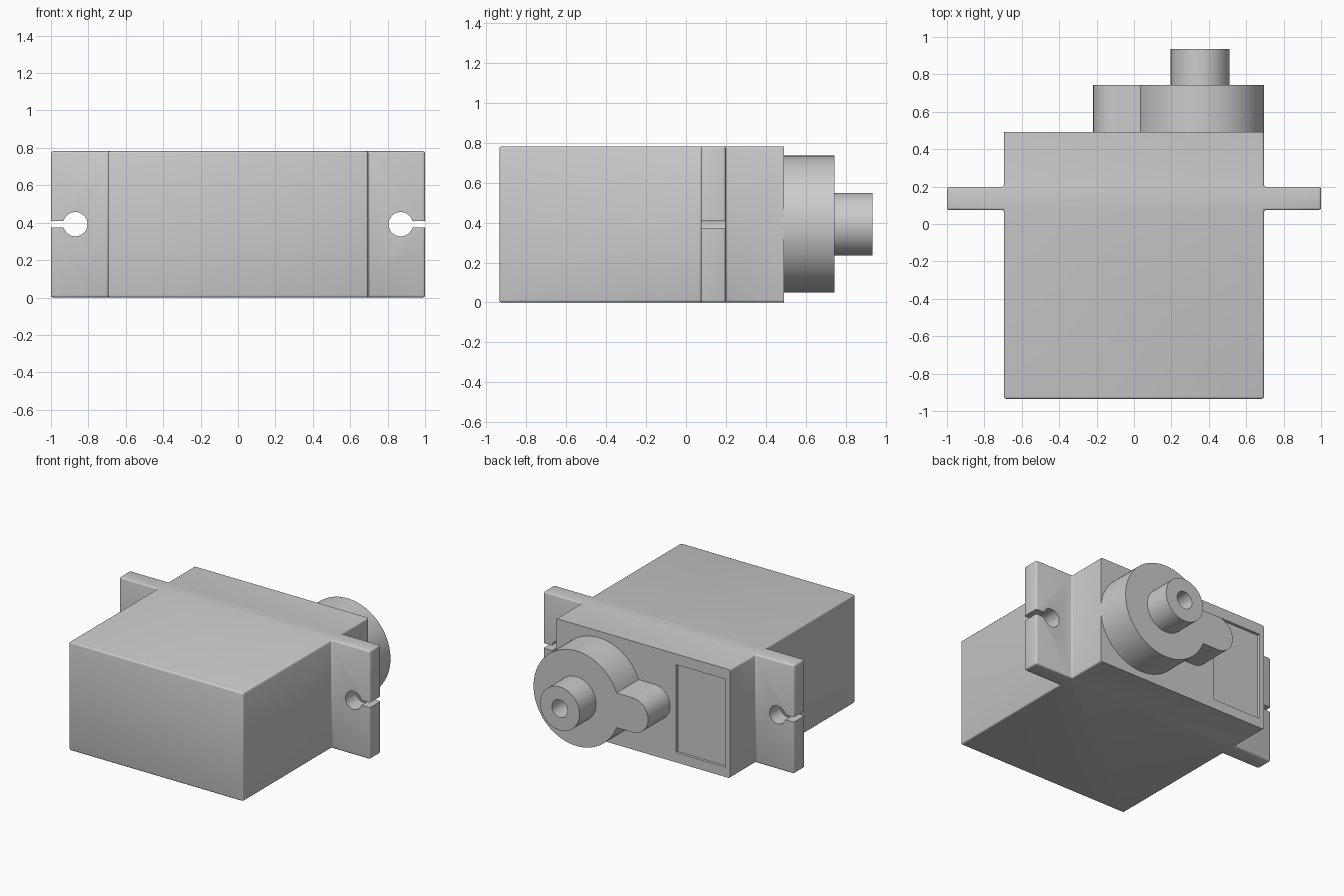
import bpy, bmesh
from math import pi, sin, cos, asin, radians
from mathutils import Matrix

if "Cube" in bpy.data.objects:
    bpy.data.objects.remove(bpy.data.objects["Cube"])

HEIGHT, MID = 0.782, 0.392      # body height and mechanism centre height
BACK = 0.492                    # back face of the body
GEAR_X, GEAR_R = 0.353, 0.343

grey = bpy.data.materials.new("plain grey")
grey.use_nodes = True
grey.diffuse_color = (0.6, 0.6, 0.6, 1)
grey.node_tree.nodes["Principled BSDF"].inputs["Base Color"].default_value = (0.6, 0.6, 0.6, 1)


def finish(name, bm):
    bmesh.ops.recalc_face_normals(bm, faces=bm.faces)
    mesh = bpy.data.meshes.new(name)
    bm.to_mesh(mesh)
    bm.free()
    obj = bpy.data.objects.new(name, mesh)
    bpy.context.collection.objects.link(obj)
    mesh.materials.append(grey)
    return obj


def prism(points, lo, hi, axis):
    """Extrude a flat outline along y (outline in x, z) or z (outline in x, y)."""
    bm = bmesh.new()
    place = (lambda a, b: (a, lo, b)) if axis == "y" else (lambda a, b: (a, b, lo))
    face = bm.faces.new([bm.verts.new(place(a, b)) for a, b in points])
    new = bmesh.ops.extrude_face_region(bm, geom=[face])["geom"]
    step = (0, hi - lo, 0) if axis == "y" else (0, 0, hi - lo)
    bmesh.ops.translate(bm, vec=step, verts=[g for g in new if isinstance(g, bmesh.types.BMVert)])
    return bm


def arc(cx, cz, r, start, end, n):
    angles = [start + (end - start) * i / n for i in range(n + 1)]
    return [(cx + r * cos(t), cz + r * sin(t)) for t in angles]


def activate(obj):
    bpy.ops.object.select_all(action="DESELECT")
    obj.select_set(True)
    bpy.context.view_layer.objects.active = obj


def cut(obj, cutter):
    mod = obj.modifiers.new("cut", "BOOLEAN")
    mod.operation, mod.solver, mod.object = "DIFFERENCE", "EXACT", cutter
    activate(obj)
    bpy.ops.object.modifier_apply(modifier=mod.name)
    bpy.data.objects.remove(cutter)


def smooth(obj):
    activate(obj)
    bpy.ops.object.shade_smooth_by_angle(angle=radians(35))


# Body with mounting flanges: half outline mirrored across x
half = [(0.695, -0.935), (0.695, 0.075), (1, 0.075), (1, 0.198), (0.695, 0.198), (0.695, BACK)]
outline = half + [(-x, y) for x, y in reversed(half)]
bm = prism(outline, 0, HEIGHT, "z")
bmesh.ops.recalc_face_normals(bm, faces=bm.faces)
soft = [e for e in bm.edges if not all(v.co.y > BACK - 0.01 for v in e.verts)]
bmesh.ops.bevel(bm, geom=soft, offset=0.012, segments=3, profile=0.5, affect="EDGES")
body = finish("body", bm)

# Keyhole screw slots, open at the flange ends
R, SLOT = 0.065, 0.018
gap = asin(SLOT / R)
for side in (1, -1):
    keyhole = arc(0.87, MID, R, gap, 2 * pi - gap, 40) + [(1.1, MID - SLOT), (1.1, MID + SLOT)]
    cut(body, finish("slot_cutter", prism([(side * x, z) for x, z in keyhole], 0, 0.3, "y")))

# Shallow label recess in the back
recess = [(-0.66, 0.07), (-0.265, 0.07), (-0.265, 0.705), (-0.66, 0.705)]
cut(body, finish("recess_cutter", prism(recess, BACK - 0.02, BACK + 0.1, "y")))
smooth(body)

# Gear housing: large disc with a rounded side lobe
LOBE_R, LOBE_X = 0.125, -0.093
join = asin(LOBE_R / GEAR_R)
housing = arc(GEAR_X, MID, GEAR_R, -pi + join, pi - join, 80)
housing += arc(LOBE_X, MID, LOBE_R, pi / 2, 3 * pi / 2, 32)
smooth(finish("gear_housing", prism(housing, BACK - 0.01, 0.744, "y")))

# Output shaft with a screw hole, turned around its axis
bm = bmesh.new()
profile = [(0, 0.76), (0.063, 0.76), (0.063, 0.935), (0.157, 0.935), (0.157, 0.735), (0, 0.735)]
verts = [bm.verts.new((r, y, 0)) for r, y in profile]
edges = [bm.edges.new(pair) for pair in zip(verts, verts[1:])]
bmesh.ops.spin(bm, geom=verts + edges, axis=(0, 1, 0), cent=(0, 0, 0), angle=2 * pi, steps=48)
bmesh.ops.remove_doubles(bm, verts=bm.verts, dist=0.0001)
bmesh.ops.transform(bm, matrix=Matrix.Translation((GEAR_X, 0, MID)), verts=bm.verts)
smooth(finish("output_shaft", bm))
